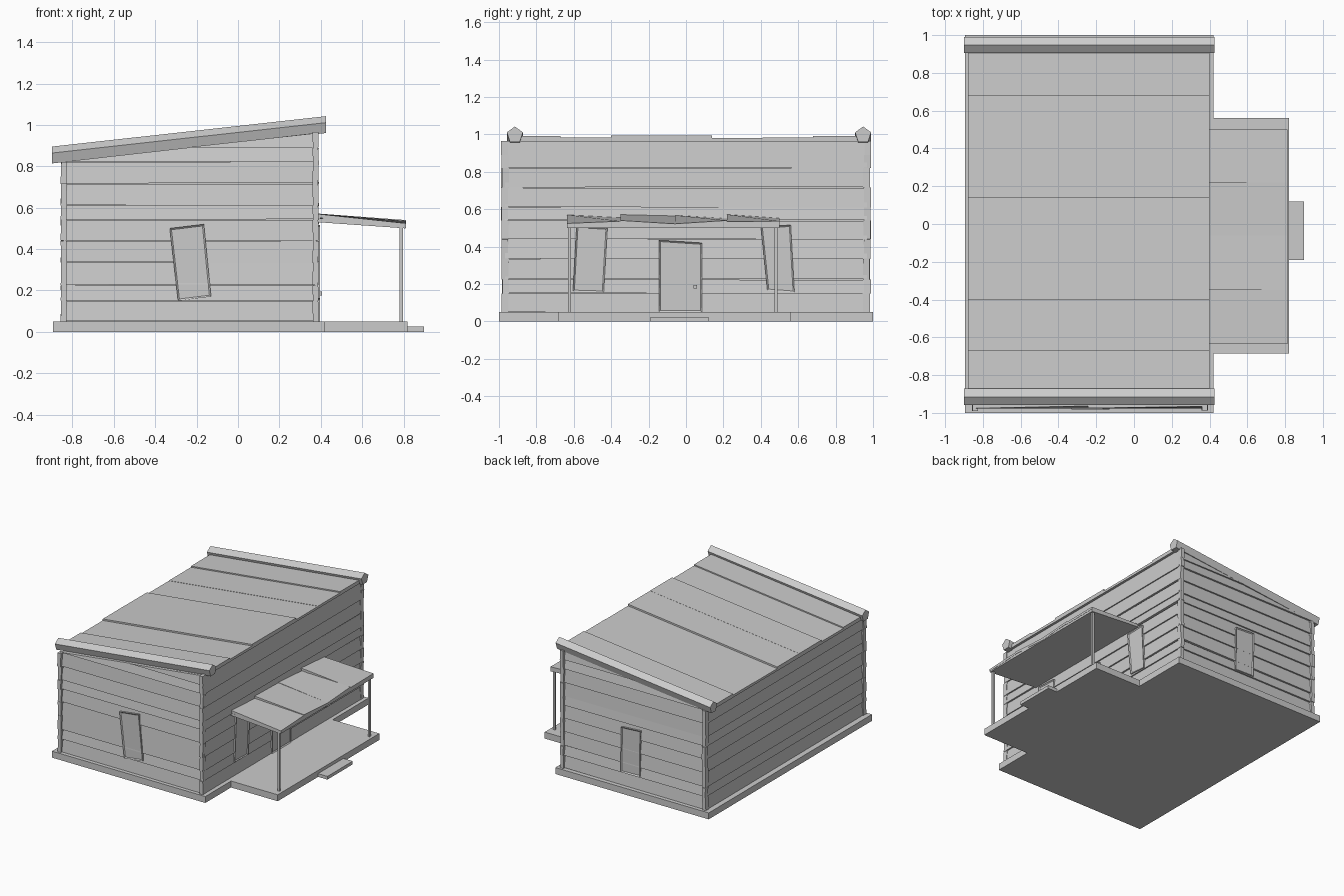
import bpy, bmesh, math, random
from mathutils import Vector, Matrix

random.seed(4)
cube = bpy.data.objects.get("Cube")
if cube:
    bpy.data.objects.remove(cube, do_unlink=True)

grey = bpy.data.materials.new("plain grey")
grey.use_nodes = True
colour = (0.6, 0.6, 0.6, 1)
grey.diffuse_color = colour
grey.node_tree.nodes["Principled BSDF"].inputs["Base Color"].default_value = colour

X0, X1, Y = -0.845, 0.383, 0.967      # wall planes
COURSES = [0.05, 0.15, 0.225, 0.335, 0.44, 0.54, 0.61, 0.715, 0.82, 0.89, 0.965]
SLOPE = 0.113


def eave(x):
    return 0.822 + SLOPE * (x - X0)


def finish(name, bm):
    bmesh.ops.recalc_face_normals(bm, faces=bm.faces)
    mesh = bpy.data.meshes.new(name)
    bm.to_mesh(mesh)
    bm.free()
    mesh.materials.append(grey)
    obj = bpy.data.objects.new(name, mesh)
    bpy.context.collection.objects.link(obj)
    return obj


def add_prism(bm, outline, offset, inset=0):
    """Outline swept by offset; the outline face may get a sunken panel."""
    a = [bm.verts.new(p) for p in outline]
    b = [bm.verts.new(Vector(p) + Vector(offset)) for p in outline]
    n = len(a)
    face = bm.faces.new(a)
    bm.faces.new(b[::-1])
    for i in range(n):
        j = (i + 1) % n
        bm.faces.new((a[j], a[i], b[i], b[j]))
    if inset:
        bmesh.ops.recalc_face_normals(bm, faces=bm.faces)
        bmesh.ops.inset_region(bm, faces=[face], thickness=inset, depth=-0.006)


def add_box(bm, lo, hi, turn=0):
    lo, hi = Vector(lo), Vector(hi)
    m = Matrix.Translation((lo + hi) / 2) @ Matrix.Rotation(turn, 4, "Y")
    bmesh.ops.create_cube(bm, size=1, matrix=m @ Matrix.Diagonal((*(hi - lo), 1)))


def box(name, lo, hi):
    bm = bmesh.new()
    add_box(bm, lo, hi)
    return finish(name, bm)


# Maps distance along a wall, height and distance outward to a point
WALLS = {
    "front": lambda u, z, d: (u, -Y - d, z),
    "back": lambda u, z, d: (u, Y + d, z),
    "right": lambda u, z, d: (X1 + d, u, z),
    "left": lambda u, z, d: (X0 - d, u, z),
}

# Ground slabs
box("foundation", (-0.895, -1, 0), (0.42, 1, 0.05))
box("porch_floor", (0.42, -0.685, 0), (0.82, 0.56, 0.05))
box("porch_step", (0.82, -0.19, 0), (0.9, 0.12, 0.025))

# Solid house core behind the planks
bm = bmesh.new()
i = 0.012
add_prism(bm, [(X0 + i, -Y + i, 0.04), (X1 - i, -Y + i, 0.04),
               (X1 - i, -Y + i, eave(X1)), (X0 + i, -Y + i, eave(X0))],
          (0, 2 * (Y - i), 0))
finish("house_core", bm)

# Lapped wall planks, each leaning out at its foot
for side, place in WALLS.items():
    bm = bmesh.new()
    gable = side in ("front", "back")
    lo, hi = (X0, X1) if gable else (-Y, Y)
    back = Vector(place(0, 0, -0.02)) - Vector(place(0, 0, 0))
    courses = [z for z in COURSES if gable or z != 0.89]
    for z0, z1 in zip(courses, courses[1:]):
        if side == "left" and z0 >= 0.82:
            break
        foot, tip = 0.006 + random.uniform(0, 0.003), random.uniform(-0.004, 0)
        sag = random.uniform(-0.004, 0.004)
        start = lo
        if gable and z0 >= 0.82:
            start = max(lo, X0 + (z0 - 0.822) / SLOPE)
        pts = [(start, z0 + 0.002, foot), (hi, z0 + 0.002 + sag, foot)]
        if gable and z0 >= 0.82:
            pts.append((hi, min(z1, eave(hi)), tip))
            bend = X0 + (z1 - 0.822) / SLOPE
            if bend < hi:
                pts.append((bend, z1, tip))
        else:
            pts += [(hi, z1 + sag, tip), (lo, z1, tip)]
        add_prism(bm, [place(*p) for p in pts], back)
    finish(side + "_wall_planks", bm)

# Stacked, slightly crooked corner trim
for x, top, xn in ((X1 - 0.008, 0.965, "right"), (X0 + 0.003, 0.82, "left")):
    for sy, yn in ((-1, "front"), (1, "back")):
        bm = bmesh.new()
        for z0, z1 in zip(COURSES, COURSES[1:]):
            if z1 <= top:
                y = sy * 0.968 + random.uniform(-0.004, 0.004)
                add_box(bm, (x - 0.014, y - 0.018, z0), (x + 0.014, y + 0.018, z1),
                        random.uniform(-0.05, 0.05))
        finish(f"{yn}_{xn}_corner_trim", bm)

# Crooked windows and door: bottom start, bottom end, top end, top start
OPENINGS = [
    ("front_window", "front", (-0.29, 0.15), (-0.13, 0.17), (-0.165, 0.52), (-0.33, 0.5)),
    ("back_window", "back", (-0.29, 0.16), (-0.125, 0.155), (-0.13, 0.505), (-0.295, 0.515)),
    ("porch_window_front", "right", (-0.605, 0.16), (-0.44, 0.155), (-0.42, 0.5), (-0.585, 0.51)),
    ("porch_window_back", "right", (0.435, 0.165), (0.58, 0.155), (0.56, 0.515), (0.4, 0.51)),
    ("door", "right", (-0.145, 0.05), (0.085, 0.05), (0.085, 0.42), (-0.145, 0.435)),
]
for name, side, *corners in OPENINGS:
    place = WALLS[side]
    bm = bmesh.new()
    back = Vector(place(0, 0, -0.03)) - Vector(place(0, 0, 0))
    add_prism(bm, [place(u, z, 0.014) for u, z in corners], back, 0.011)
    finish(name, bm)
box("door_knob", (X1, 0.04, 0.175), (X1 + 0.022, 0.058, 0.195))

# Sloped roof boards at uneven heights
bm = bmesh.new()
edges = [-0.93, -0.67, -0.4, -0.13, 0.14, 0.41, 0.68, 0.95]
lifts = [0.011, 0.002, 0.014, 0.013, 0, 0.002, 0.011]
xa, xb = -0.88, 0.4
for y0, y1, lift in zip(edges, edges[1:], lifts):
    za, zb = eave(xa) + 0.018 + lift, eave(xb) + 0.018 + lift
    add_prism(bm, [(xa, y0, za), (xb, y0, zb), (xb, y1, zb), (xa, y1, za)],
              (0, 0, -0.018 - lift))
finish("roof_boards", bm)

# Five-sided beams along both roof edges
for name, y in (("front_roof_beam", -0.915), ("back_roof_beam", 0.947)):
    bm = bmesh.new()
    ring = []
    for k in range(5):
        a = math.radians(90 + 72 * k)
        ring.append((-0.9, y + 0.045 * math.cos(a), 0.85 + 0.045 * math.sin(a)))
    add_prism(bm, ring, (1.325, 0, 0.147))
    finish(name, bm)

# Porch roof: slab with four twisted boards on it
bm = bmesh.new()
y0, y1 = -0.635, 0.5
add_prism(bm, [(0.38, y0, 0.55), (0.81, y0, 0.52), (0.81, y1, 0.52), (0.38, y1, 0.55)],
          (0, 0, -0.02))
finish("porch_roof_slab", bm)
bm = bmesh.new()
splits = [y0, -0.35, -0.06, 0.22, y1]
twists = [(0.57, 0.555, 0.524, 0.536), (0.572, 0.565, 0.54, 0.522),
          (0.568, 0.55, 0.522, 0.54), (0.572, 0.552, 0.534, 0.536)]
for ya, yb, (ia, ib, oa, ob) in zip(splits, splits[1:], twists):
    add_prism(bm, [(0.38, ya, ia), (0.812, ya, oa), (0.812, yb, ob), (0.38, yb, ib)],
              (0, 0, -0.018))
finish("porch_roof_boards", bm)

# Porch posts
for name, y in (("porch_post_front", -0.623), ("porch_post_back", 0.482)):
    box(name, (0.781, y - 0.008, 0.05), (0.797, y + 0.008, 0.515))
